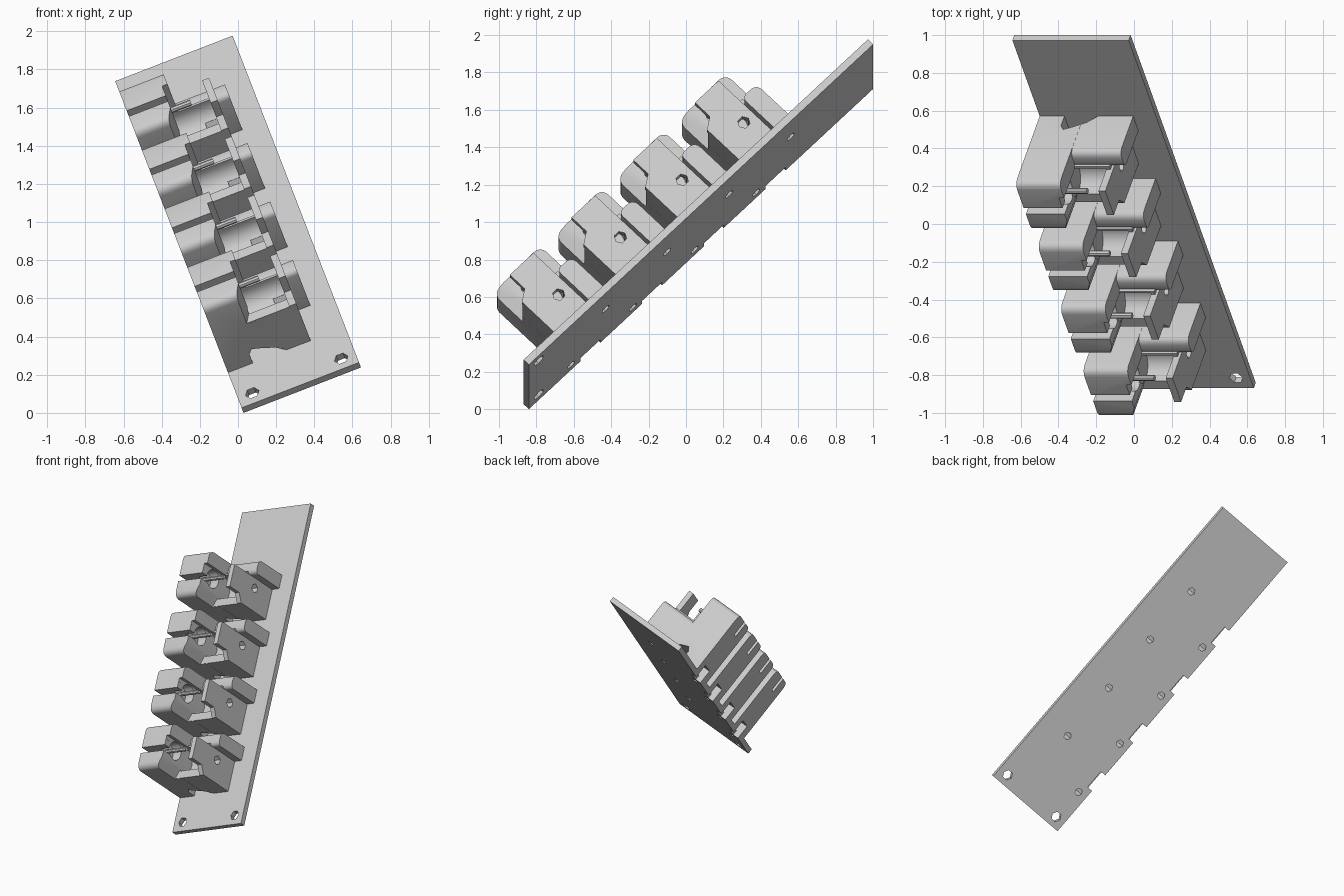
import bpy, bmesh, math
from mathutils import Matrix, Vector

if "Cube" in bpy.data.objects:
    bpy.data.objects.remove(bpy.data.objects["Cube"])

# Local frame: u across the plate, v along it, w away from it
U = Vector((0.933, 0, 0.361)).normalized()
V = Vector((-0.255, 0.708, 0.6585))
V = (V - U * V.dot(U)).normalized()
N = U.cross(V)
FRAME = Matrix((U, V, N)).transposed().to_4x4()
FRAME.translation = (0.029, -0.84, 0.0)
PITCH, COUNT = 0.466, 4


def outline(pts, seg=5):
    """2D outline; a third value on a point rounds that corner."""
    out = []
    for i, p in enumerate(pts):
        c = Vector(p[:2])
        if len(p) < 3:
            out.append(c)
            continue
        a = c + (Vector(pts[i - 1][:2]) - c).normalized() * p[2]
        b = c + (Vector(pts[(i + 1) % len(pts)][:2]) - c).normalized() * p[2]
        for k in range(seg + 1):
            t = k / seg
            out.append((1 - t) ** 2 * a + 2 * t * (1 - t) * (c * 0.8 + (a + b) * 0.1) + t * t * b)
    return out


def prism(name, pts, axis, lo, hi):
    """Extrude an outline along local axis 0, 1 or 2."""
    bm = bmesh.new()
    ends = []
    for h in (lo, hi):
        ring = []
        for p in outline(pts):
            co = list(p)
            co.insert(axis, h)
            ring.append(bm.verts.new(co))
        ends.append(ring)
    n = len(ends[0])
    bm.faces.new(ends[0])
    bm.faces.new(ends[1])
    for i in range(n):
        j = (i + 1) % n
        bm.faces.new((ends[0][i], ends[0][j], ends[1][j], ends[1][i]))
    bmesh.ops.recalc_face_normals(bm, faces=bm.faces)
    me = bpy.data.meshes.new(name)
    bm.to_mesh(me)
    bm.free()
    ob = bpy.data.objects.new(name, me)
    bpy.context.collection.objects.link(ob)
    return ob


def rect(x0, y0, x1, y1):
    return [(x0, y0), (x1, y0), (x1, y1), (x0, y1)]


def disc(x, y, r, n=6):
    return [(x + r * math.cos(2 * math.pi * i / n), y + r * math.sin(2 * math.pi * i / n)) for i in range(n)]


def combine(base, tools):
    """Apply a list of (operation, tool) booleans, then drop the tools."""
    for op, tool in tools:
        tool.hide_render = True
        m = base.modifiers.new("cut", 'BOOLEAN')
        m.operation, m.object, m.solver = op, tool, 'EXACT'
    dg = bpy.context.evaluated_depsgraph_get()
    dg.update()
    me = bpy.data.meshes.new_from_object(base.evaluated_get(dg))
    base.modifiers.clear()
    base.data = me
    for _, tool in tools:
        bpy.data.objects.remove(tool)


ADD, CUT = 'UNION', 'DIFFERENCE'

# Mounting plate with corner holes, clamp holes and edge notches
plate = prism("mounting_plate", rect(0, 0, 0.66, 2.6), 2, 0, 0.04)
cuts = [prism("hole", disc(u, 0.075, 0.038), 2, -0.1, 0.1) for u in (0.08, 0.58)]
for i in range(COUNT):
    d = i * PITCH
    cuts += [prism("hole", disc(0.073, 0.32 + d, 0.029), 2, -0.1, 0.1),
             prism("hole", disc(0.423, 0.58 + d, 0.029), 2, -0.1, 0.1),
             prism("notch", rect(-0.1, 0.39 + d, 0.045, 0.54 + d), 2, -0.1, 0.1)]
combine(plate, [(CUT, c) for c in cuts])

# Holder: tall column, low body, rear ridge and side flag
B = 0.039
holder = prism("holder_1", [(0.28, B), (0.635, B), (0.635, 0.55, 0.045), (0.28, 0.55, 0.045)], 0, 0, 0.25)
combine(holder, [
    # front and inner corners of the column
    (CUT, prism("corner", [(0.15, 0.2), (0.22, 0.36), (0.22, 0.50), (0.252, 0.53), (0.4, 0.53), (0.4, 0.2)],
                2, 0.325, 0.7)),
    (ADD, prism("body", [(0.281, B), (0.545, B), (0.545, 0.329), (0.281, 0.329)], 0, 0.1, 0.45)),
    (ADD, prism("ridge", [(0.525, B), (0.634, B), (0.634, 0.315, 0.04), (0.525, 0.315, 0.03)], 0, 0.1, 0.53)),
    (ADD, prism("flag", [(0.2805, B), (0.523, B), (0.523, 0.49), (0.345, 0.49), (0.345, 0.378),
                         (0.2805, 0.335)], 0, 0.425, 0.465)),
    # trough and round seat around the pin
    (CUT, prism("trough", disc(0.436, 0.31, 0.095, 24), 0, 0.215, 0.426)),
    (CUT, prism("trough_top", rect(0.341, 0.31, 0.531, 0.7), 0, 0.2205, 0.426)),
    (CUT, prism("seat", disc(0.46, 0.425, 0.07, 20), 0, 0.14, 0.3)),
    # slot over the column, arched passage below, cable opening, screw holes
    (CUT, prism("slot", rect(0.41, 0.43, 0.455, 0.7), 0, -0.1, 0.3)),
    (CUT, prism("passage", [(0.14, 0), (0.14, 0.11), (0.16, 0.14), (0.21, 0.12), (0.28, 0.085), (0.33, 0.04),
                            (0.33, 0)], 1, 0.1, 0.8)),
    (CUT, prism("cable", rect(-0.1, 0.39, 0.1, 0.54), 2, -0.1, 0.11)),
    (CUT, prism("side_hole", disc(0.45, 0.225, 0.034), 0, 0.36, 0.7)),
    (CUT, prism("screw", disc(0.073, 0.32, 0.029), 2, -0.1, 0.2)),
    (CUT, prism("screw", disc(0.423, 0.58, 0.029), 2, -0.1, 0.2)),
])

# Thin cross pin
pin = prism("pin_1", disc(0.462, 0.428, 0.016, 8), 0, 0.1, 0.33)

# Repeat holder and pin along the plate
parts = [plate, holder, pin]
for i in range(1, COUNT):
    for src, name in ((holder, "holder"), (pin, "pin")):
        ob = bpy.data.objects.new(f"{name}_{i + 1}", src.data)
        bpy.context.collection.objects.link(ob)
        ob.location.y = i * PITCH
        parts.append(ob)

# Tilt everything into place and shade
for ob in parts:
    ob.matrix_world = FRAME @ Matrix.Translation((0, ob.location.y, 0))
bpy.ops.object.select_all(action='DESELECT')
for ob in (holder, plate):
    ob.select_set(True)
bpy.context.view_layer.objects.active = holder
bpy.ops.object.shade_smooth_by_angle(angle=math.radians(30))
